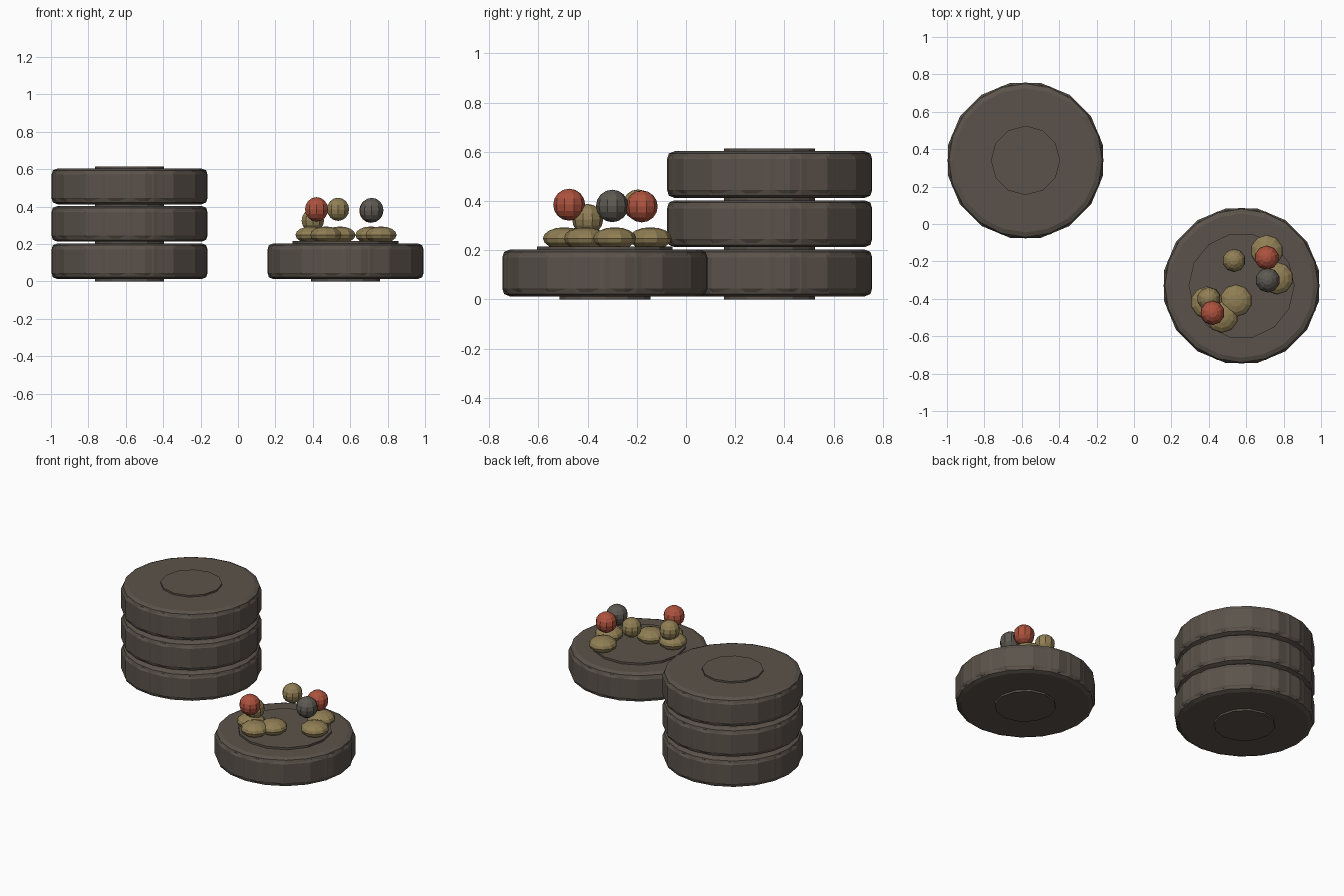
import bpy
from math import cos, sin, tau

if "Cube" in bpy.data.objects:
    bpy.data.objects.remove(bpy.data.objects["Cube"])


def material(name, color):
    m = bpy.data.materials.new(name)
    m.diffuse_color = (*color, 1)
    m.use_nodes = True
    m.node_tree.nodes["Principled BSDF"].inputs["Base Color"].default_value = (*color, 1)
    return m


rubber = material("dusty rubber", (0.105, 0.086, 0.07))
tan = material("tan", (0.28, 0.21, 0.09))
red = material("brick red", (0.42, 0.085, 0.048))
grey = material("stone grey", (0.11, 0.1, 0.085))


def lathe(name, profile, sides, location, mat, turn=0.0):
    """Spin a (radius, height) profile around z and cap both ends."""
    verts = [(r * cos(tau * i / sides + turn), r * sin(tau * i / sides + turn), z)
             for r, z in profile for i in range(sides)]
    faces = [(j * sides + i, j * sides + (i + 1) % sides,
              (j + 1) * sides + (i + 1) % sides, (j + 1) * sides + i)
             for j in range(len(profile) - 1) for i in range(sides)]
    faces.append(tuple(reversed(range(sides))))
    faces.append(tuple(range(len(verts) - sides, len(verts))))
    mesh = bpy.data.meshes.new(name)
    mesh.from_pydata(verts, [], faces)
    mesh.materials.append(mat)
    obj = bpy.data.objects.new(name, mesh)
    obj.location = location
    bpy.context.collection.objects.link(obj)
    return obj


def tire(name, x, y, z):
    # Rounded body, faceted tread band and a hub poking out of both sides
    body = [(0.385, 0.012), (0.41, 0.022), (0.417, 0.045),
            (0.417, 0.17), (0.41, 0.193), (0.385, 0.203)]
    lathe(name + "_body", body, 20, (x, y, z), rubber)
    lathe(name + "_tread", [(0.412, 0.03), (0.422, 0.045), (0.422, 0.17), (0.412, 0.185)],
          16, (x, y, z), rubber, tau / 32)
    lathe(name + "_hub", [(0.185, 0), (0.185, 0.214)], 12, (x, y, z), rubber)


def ball(name, x, y, z, radius, mat, squash=1.0):
    bpy.ops.mesh.primitive_uv_sphere_add(segments=10, ring_count=8, radius=radius,
                                         location=(x, y, z))
    obj = bpy.context.object
    obj.name = name
    obj.scale.z = squash
    obj.data.materials.append(mat)


# Stack of three tires
for level in range(3):
    tire(f"stacked_tire_{level + 1}", -0.58, 0.34, level * 0.2)

# Single tire with a serving disc on top
tire("table_tire", 0.575, -0.33, 0)
lathe("serving_disc", [(0.283, 0.19), (0.283, 0.216)], 14, (0.575, -0.33, 0), rubber)

# Flattened buns around the disc
for i, (x, y) in enumerate([(0.71, -0.145), (0.765, -0.29), (0.545, -0.41),
                            (0.39, -0.42), (0.47, -0.495)]):
    ball(f"bun_{i + 1}", x, y, 0.248, 0.087, tan, 0.52)

# Round pieces piled above the buns
ball("tan_ball_high", 0.535, -0.195, 0.385, 0.062, tan)
ball("tan_ball_low", 0.4, -0.4, 0.325, 0.063, tan)
ball("red_ball_back", 0.71, -0.18, 0.378, 0.065, red)
ball("red_ball_front", 0.42, -0.475, 0.385, 0.065, red)
ball("grey_ball", 0.715, -0.3, 0.38, 0.066, grey)
